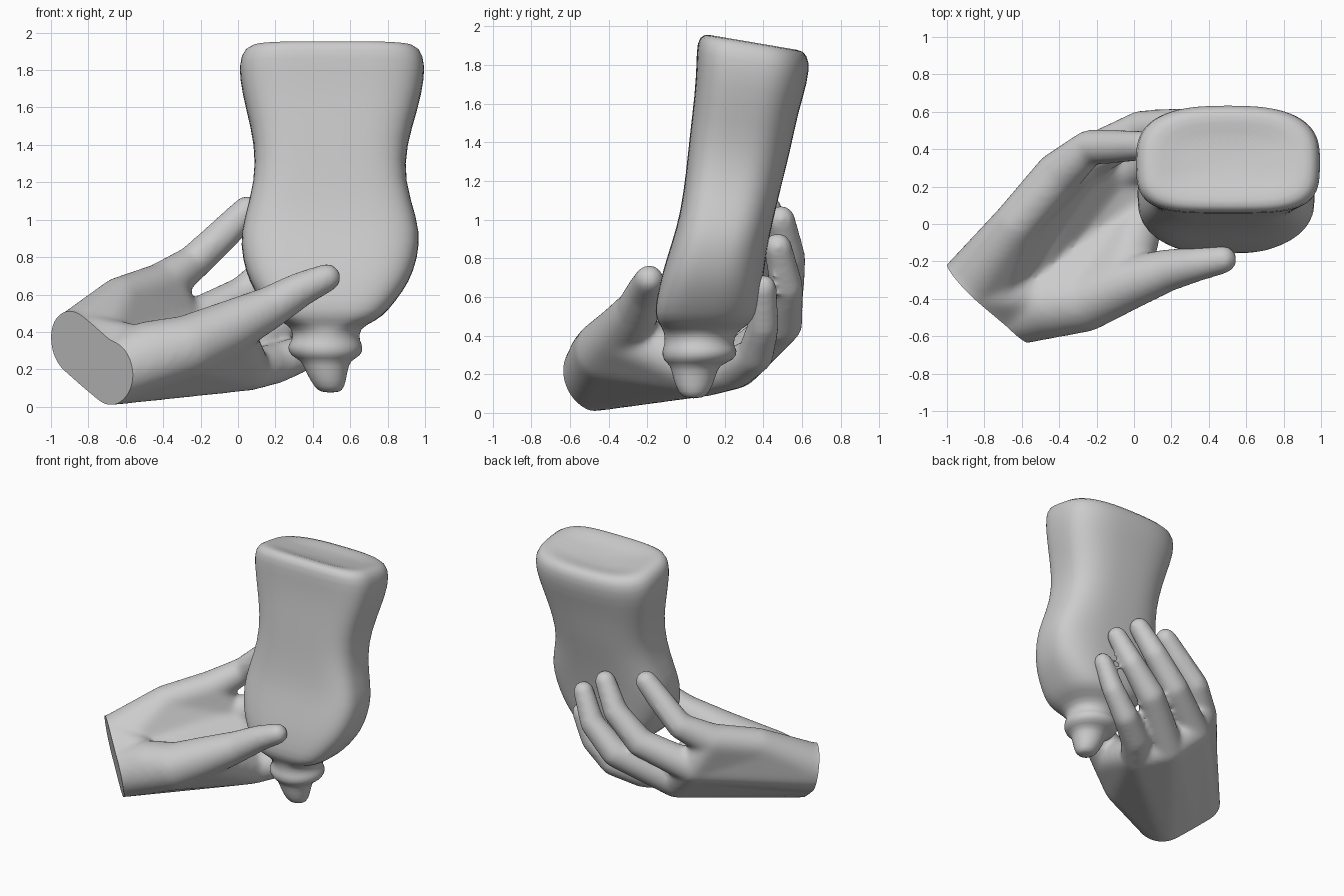
import bpy, bmesh
from math import cos, sin, pi
from mathutils import Vector

if "Cube" in bpy.data.objects:
    bpy.data.objects.remove(bpy.data.objects["Cube"])


def finish(name, bm):
    me = bpy.data.meshes.new(name)
    bmesh.ops.recalc_face_normals(bm, faces=bm.faces)
    bm.to_mesh(me)
    bm.free()
    ob = bpy.data.objects.new(name, me)
    bpy.context.collection.objects.link(ob)
    for p in me.polygons:
        p.use_smooth = True
    return ob


# Upside-down flask: sections as (z, x0, x1, y0, y1), stopper to base
SECTIONS = [
    (.075, .45, .54, .00, .08), (.10, .41, .57, -.04, .12),
    (.19, .36, .585, -.07, .155), (.25, .34, .60, -.08, .17),
    (.27, .28, .66, -.12, .25), (.325, .26, .67, -.125, .27),
    (.35, .29, .65, -.11, .24), (.42, .295, .645, -.11, .26),
    (.46, .22, .74, -.14, .33), (.51, .16, .80, -.165, .375),
    (.62, .085, .885, -.145, .39), (.72, .04, .94, -.12, .40),
    (.87, .01, .975, -.07, .42), (1.0, .03, .96, -.03, .445),
    (1.2, .09, .89, .0, .49), (1.4, .09, .90, .02, .54),
    (1.6, .04, .965, .045, .58), (1.76, .005, 1.0, .055, .63),
    (1.87, .01, .995, .055, .64), (1.92, .06, .95, .09, .61),
    (1.915, .14, .87, .16, .54), (1.885, .27, .73, .25, .46),
]
N = 40
bm = bmesh.new()
rings = []
for z, x0, x1, y0, y1 in SECTIONS:
    tilt = .17 * min(1, max(0, (z - .45) / .8))
    ring = []
    for i in range(N):
        c, s = cos(2 * pi * i / N), sin(2 * pi * i / N)
        # flatter front face, rounder back
        e = 1.0 if z < .45 else 2 / (3.7 if s < 0 else 2.7)
        c = abs(c) ** e * (1 if c > 0 else -1)
        s = abs(s) ** e * (1 if s > 0 else -1)
        dy = s * (y1 - y0) / 2
        ring.append(bm.verts.new(((x0 + x1) / 2 + c * (x1 - x0) / 2,
                                  (y0 + y1) / 2 + dy, z - tilt * dy)))
    rings.append(ring)
for a, b in zip(rings, rings[1:]):
    for i in range(N):
        j = (i + 1) % N
        bm.faces.new((a[i], a[j], b[j], b[i]))
bm.faces.new(rings[0])
bm.faces.new(rings[-1])
flask = finish("flask", bm)
flask.modifiers.new("soften", "SUBSURF").levels = 1
flask.modifiers["soften"].render_levels = 1

# Hand: convex hulls around balls (x, y, z, radius), fused afterwards
ball = bmesh.new()
bmesh.ops.create_icosphere(ball, subdivisions=3, radius=1)
UNIT = [v.co.copy() for v in ball.verts]
ball.free()
hand_bm = bmesh.new()


def hull(*balls):
    b = bmesh.new()
    for x, y, z, r in balls:
        for u in UNIT:
            b.verts.new(Vector((x, y, z)) + u * r)
    bmesh.ops.convex_hull(b, input=b.verts[:])
    bmesh.ops.delete(b, geom=[v for v in b.verts if not v.link_faces], context="VERTS")
    bmesh.ops.recalc_face_normals(b, faces=b.faces)
    me = bpy.data.meshes.new("tmp")
    b.to_mesh(me)
    b.free()
    hand_bm.from_mesh(me)
    bpy.data.meshes.remove(me)


def chain(*balls):
    for p, q in zip(balls, balls[1:]):
        hull(p, q)


wa, wb = (-.87, -.33, .335, .175), (-.70, -.49, .175, .17)
wm = (-.785, -.41, .25, .17)
heel = (-.63, .00, .57, .125)
index, middle = (-.41, .26, .645, .125), (-.29, .33, .43, .12)
ring_k, pinky = (-.10, .26, .25, .125), (.06, .10, .20, .115)
thenar, thenar2 = (-.47, -.43, .28, .18), (-.27, -.41, .32, .17)
thumb_k = (-.07, -.33, .41, .15)

# Wrist stub, palm and thumb web
hull(wa, wb, *[(x - .15, y - .15, z, r) for x, y, z, r in (wa, wb)])
hull(wa, wb, (-.71, -.33, .36, .11), (-.6, -.38, .32, .13))
hull(wa, heel)
hull(heel, index, middle)
hull(wa, wm, heel, middle)
hull(wm, wb, middle, ring_k)
hull(wb, ring_k, pinky)
hull(wb, thenar, thenar2, pinky)
hull(thenar2, thumb_k, (-.03, -.06, .22, .08), pinky)
# Thumb
chain(wb, thenar, thenar2, thumb_k, (.17, -.25, .53, .115), (.33, -.215, .625, .095),
      (.475, -.19, .69, .077))
# Fingers
chain(index, (-.24, .41, .77, .095), (-.08, .415, .92, .09), (.05, .42, 1.05, .08))
chain(middle, (.04, .505, .60, .104), (.24, .53, .80, .09), (.36, .49, 1.0, .076))
chain(ring_k, (.26, .50, .46, .104), (.45, .52, .65, .088), (.56, .475, .86, .074))
chain(pinky, (.20, .25, .23, .108), (.38, .36, .30, .095), (.53, .40, .45, .083),
      (.63, .40, .65, .07))

hand = finish("hand", hand_bm)
rm = hand.modifiers.new("fuse", "REMESH")
rm.mode = "VOXEL"
rm.voxel_size = .018
sm = hand.modifiers.new("smooth", "SMOOTH")
sm.factor, sm.iterations = .5, 14
dg = bpy.context.evaluated_depsgraph_get()
me = bpy.data.meshes.new_from_object(hand.evaluated_get(dg))
hand.modifiers.clear()

# Flat cut at the wrist
bm = bmesh.new()
bm.from_mesh(me)
cut = bmesh.ops.bisect_plane(bm, geom=bm.verts[:] + bm.edges[:] + bm.faces[:],
                             plane_co=(-.79, -.41, .25), plane_no=(-.72, -.69, -.16),
                             clear_outer=True)
rim = [g for g in cut["geom_cut"] if isinstance(g, bmesh.types.BMEdge)]
for f in bm.faces:
    f.smooth = True
caps = bmesh.ops.holes_fill(bm, edges=rim, sides=0)["faces"]
for f in caps:
    f.smooth = False
for e in rim:
    e.smooth = False
bm.to_mesh(me)
bm.free()
hand.data = me
